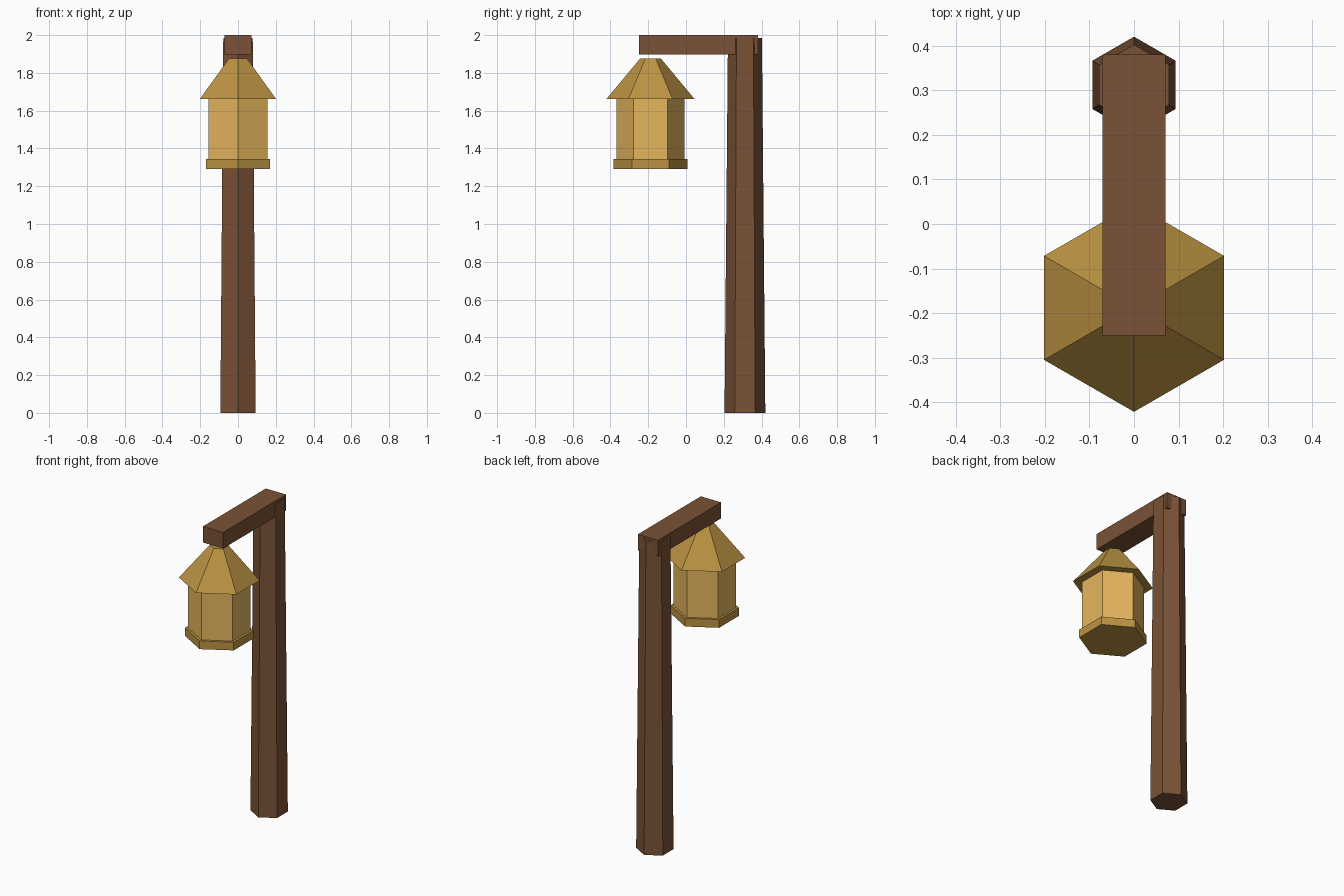
import bpy, math

if "Cube" in bpy.data.objects:
    bpy.data.objects.remove(bpy.data.objects["Cube"])


def material(name, rgb):
    m = bpy.data.materials.new(name)
    m.diffuse_color = (*rgb, 1)
    m.use_nodes = True
    m.node_tree.nodes["Principled BSDF"].inputs["Base Color"].default_value = m.diffuse_color
    return m


wood = material("wood", (0.195, 0.085, 0.038))
brass = material("brass", (0.50, 0.29, 0.055))
glow = material("glow", (0.79, 0.47, 0.11))


def hexagon(name, y, z0, z1, r0, r1, mat):
    """Six-sided prism or frustum with corners pointing along y."""
    bpy.ops.mesh.primitive_cone_add(vertices=6, radius1=r0, radius2=r1, depth=z1 - z0,
                                    location=(0, y, (z0 + z1) / 2))
    ob = bpy.context.object
    ob.name = name
    ob.data.materials.append(mat)
    return ob


# Tapered post
hexagon("post", 0.312, 0, 1.985, 0.108, 0.09, wood)

# Overhanging arm
bpy.ops.mesh.primitive_cube_add(size=1, location=(0, 0.065, 1.949))
arm = bpy.context.object
arm.name = "arm"
arm.scale = (0.142, 0.63, 0.102)
bpy.ops.object.transform_apply(location=False, rotation=False, scale=True)
arm.data.materials.append(wood)

# Lantern: base plate, glowing body, sloped roof
LY = -0.188
hexagon("lantern_base", LY, 1.292, 1.344, 0.197, 0.197, brass)
hexagon("lantern_body", LY, 1.344, 1.662, 0.18, 0.18, glow)
hexagon("lantern_roof", LY, 1.662, 1.876, 0.233, 0.055, brass)
